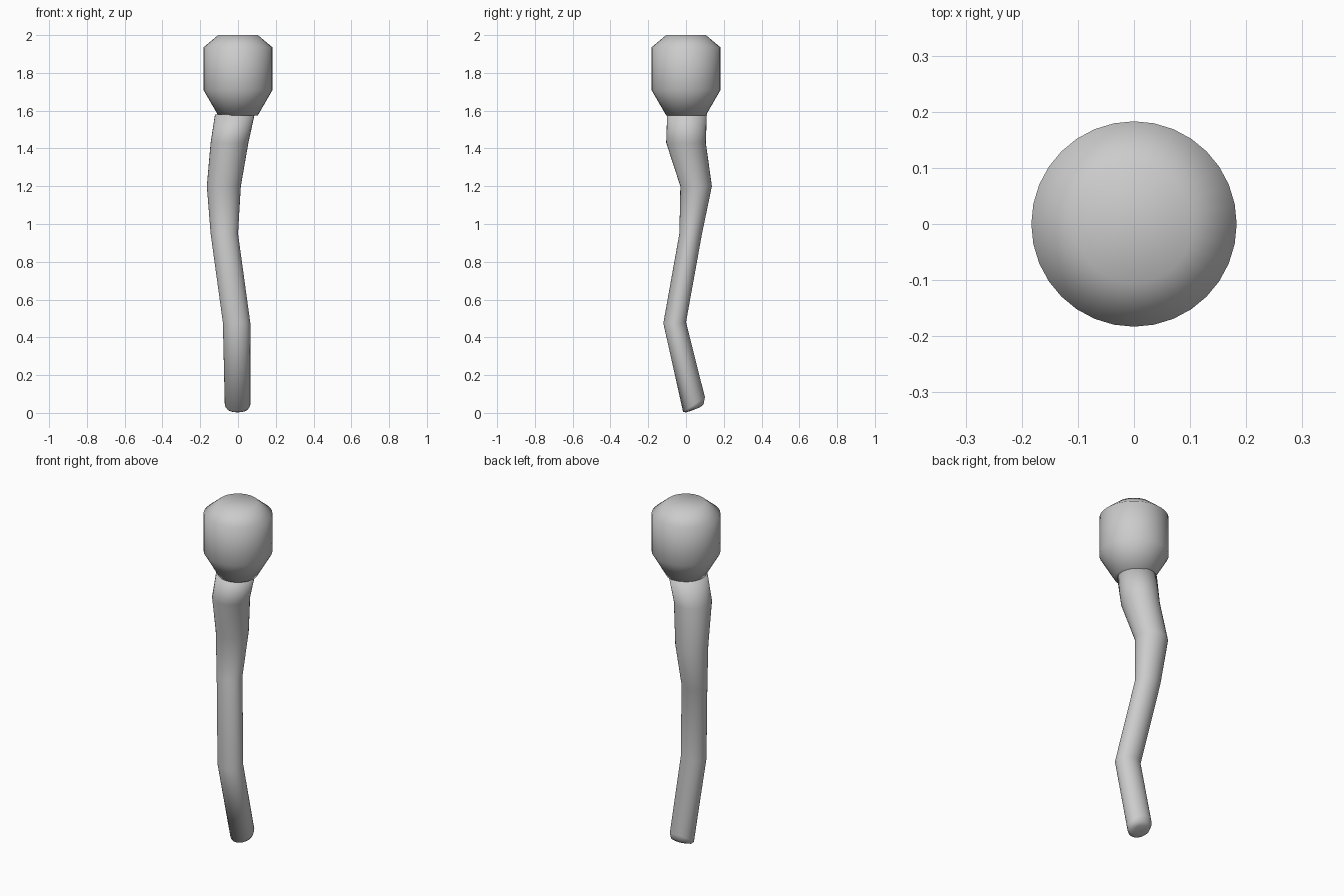
import bpy, math

if "Cube" in bpy.data.objects:
    bpy.data.objects.remove(bpy.data.objects["Cube"])

SIDES = 32

mat = bpy.data.materials.new("light grey")
mat.diffuse_color = (0.6, 0.6, 0.6, 1)
mat.use_nodes = True
mat.node_tree.nodes["Principled BSDF"].inputs["Base Color"].default_value = mat.diffuse_color


def loft(name, rings):
    """Smooth tube through rings of (x0, x1, y0, y1, z_front, z_back), capped at both ends."""
    verts, faces = [], []
    for x0, x1, y0, y1, z0, z1 in rings:
        for i in range(SIDES):
            a = 2 * math.pi * i / SIDES
            s = math.sin(a)
            verts.append(((x0 + x1) / 2 + (x1 - x0) / 2 * math.cos(a),
                          (y0 + y1) / 2 + (y1 - y0) / 2 * s,
                          (z0 + z1) / 2 + (z1 - z0) / 2 * s))
    for r in range(len(rings) - 1):
        for i in range(SIDES):
            j = (i + 1) % SIDES
            a, b = r * SIDES, (r + 1) * SIDES
            faces.append((a + i, a + j, b + j, b + i))
    faces.append(tuple(reversed(range(SIDES))))
    top = (len(rings) - 1) * SIDES
    faces.append(tuple(range(top, top + SIDES)))
    mesh = bpy.data.meshes.new(name)
    mesh.from_pydata(verts, [], faces)
    mesh.materials.append(mat)
    obj = bpy.data.objects.new(name, mesh)
    bpy.context.collection.objects.link(obj)
    mesh.shade_smooth()
    return obj


# bulb-shaped head: radius, height
head = [(0.105, 1.575), (0.183, 1.71), (0.183, 1.935), (0.105, 2.0)]
loft("head", [(-r, r, -r, r, z, z) for r, z in head])

# wavy tail, from the domed tip up into the head
loft("tail", [
    (-0.030, 0.028, 0.025, 0.075, 0.010, 0.030),
    (-0.058, 0.054, 0.000, 0.093, 0.003, 0.045),
    (-0.070, 0.065, -0.015, 0.100, 0.004, 0.083),
    (-0.080, 0.065, -0.120, 0.000, 0.475, 0.480),
    (-0.145, 0.000, -0.035, 0.085, 0.950, 0.950),
    (-0.165, 0.015, -0.030, 0.137, 1.200, 1.200),
    (-0.145, 0.055, -0.105, 0.105, 1.430, 1.430),
    (-0.122, 0.088, -0.100, 0.110, 1.580, 1.580),
])
